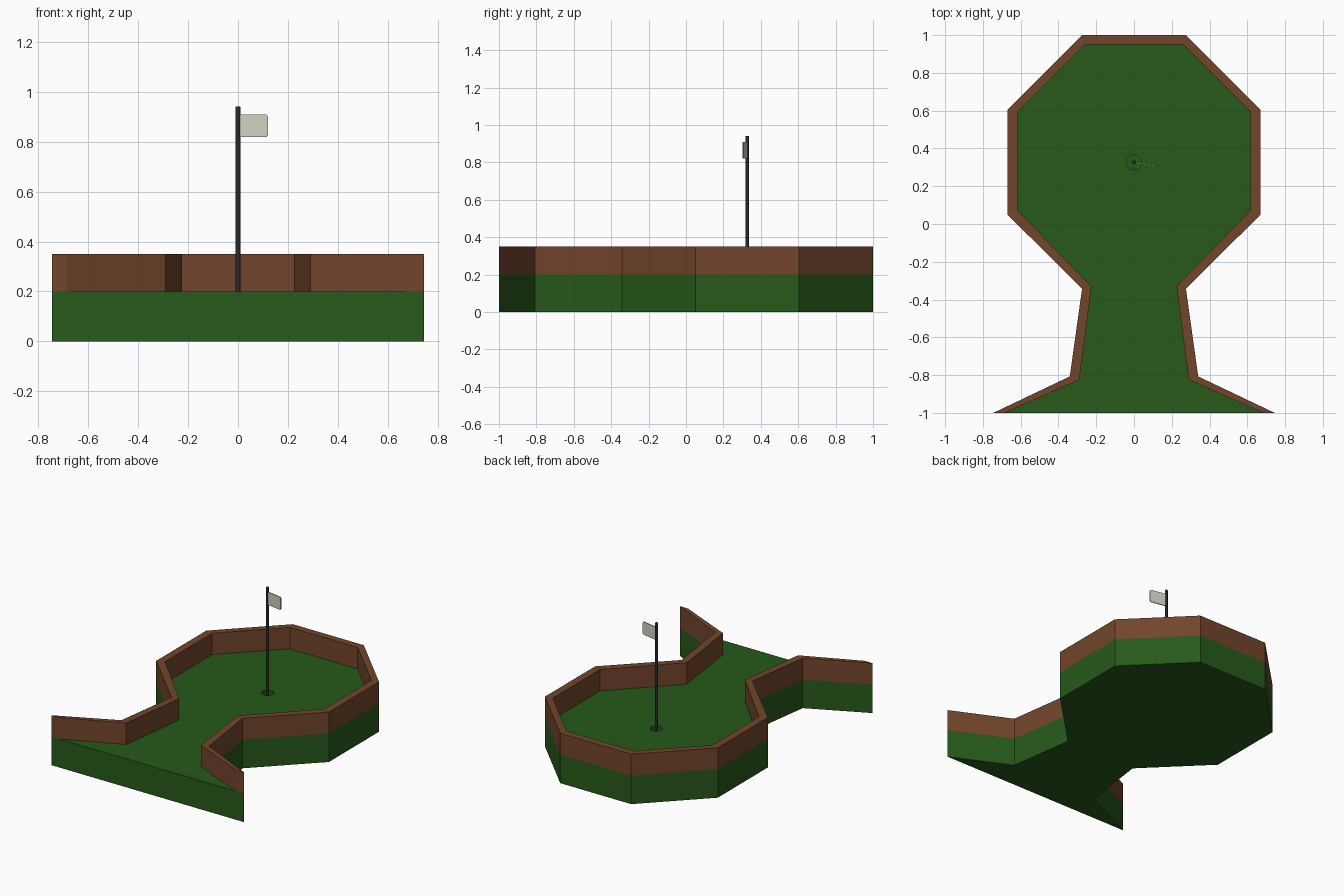
import bpy, bmesh
from mathutils import Vector

if "Cube" in bpy.data.objects:
    bpy.data.objects.remove(bpy.data.objects["Cube"])


def material(name, rgb):
    m = bpy.data.materials.new(name)
    m.diffuse_color = (*rgb, 1)
    m.use_nodes = True
    m.node_tree.nodes["Principled BSDF"].inputs["Base Color"].default_value = m.diffuse_color
    return m


GREEN = material("turf_green", (0.02, 0.10, 0.01))
BROWN = material("wood_brown", (0.17, 0.06, 0.025))
BLACK = material("pole_black", (0.02, 0.022, 0.025))
CREAM = material("flag_cream", (0.62, 0.64, 0.53))


def prism(name, outline, z0, z1, mat):
    """Extrude a flat xy outline from z0 to z1."""
    bm = bmesh.new()
    face = bm.faces.new([bm.verts.new((x, y, z0)) for x, y in outline])
    ext = bmesh.ops.extrude_face_region(bm, geom=[face])
    top = [v for v in ext["geom"] if isinstance(v, bmesh.types.BMVert)]
    bmesh.ops.translate(bm, verts=top, vec=(0, 0, z1 - z0))
    bmesh.ops.recalc_face_normals(bm, faces=bm.faces)
    me = bpy.data.meshes.new(name)
    bm.to_mesh(me)
    bm.free()
    ob = bpy.data.objects.new(name, me)
    bpy.context.collection.objects.link(ob)
    me.materials.append(mat)
    return ob


def cylinder(name, r, z0, z1, mat, sides):
    bpy.ops.mesh.primitive_cylinder_add(vertices=sides, radius=r, depth=z1 - z0,
                                        location=(*HOLE, (z0 + z1) / 2))
    ob = bpy.context.object
    ob.name = name
    ob.data.materials.append(mat)
    return ob


def mirrored(half):
    return half + [(-x, y) for x, y in reversed(half)]


HOLE = (0, 0.327)
outer = mirrored([(0.745, -1), (0.34, -0.807), (0.275, -0.343),
                  (0.67, 0.05), (0.67, 0.605), (0.275, 1)])
inner = mirrored([(0.685, -1), (0.29, -0.825), (0.225, -0.33),
                  (0.617, 0.073), (0.617, 0.595), (0.262, 0.95)])

# turf slab with a sunken cup
turf = prism("turf_base", outer, 0, 0.2, GREEN)
cutter = cylinder("cup_cutter", 0.04, 0.1, 0.3, GREEN, 24)
cutter.hide_render = True
cutter.hide_set(True)
cut = turf.modifiers.new("cup", "BOOLEAN")
cut.operation = "DIFFERENCE"
cut.object = cutter
cut.solver = "EXACT"

# wooden border, open at the front
prism("border_wall", outer + inner[::-1], 0.2, 0.35, BROWN)

# flag pole with eased top
pole = cylinder("flag_pole", 0.01, 0.1, 0.942, BLACK, 16)
bevel = pole.modifiers.new("rounded_ends", "BEVEL")
bevel.width = 0.005
bevel.segments = 2
bpy.ops.object.shade_smooth_by_angle()

# flag: thin sheet with rounded outer corners, turned slightly forward
bm = bmesh.new()
shape = [(0.0, 0.82), (0.113, 0.82), (0.12, 0.827),
         (0.12, 0.903), (0.113, 0.91), (0.0, 0.91)]
bm.faces.new([bm.verts.new((HOLE[0] + x, HOLE[1] - 0.19 * x, z)) for x, z in shape])
me = bpy.data.meshes.new("flag")
bm.to_mesh(me)
bm.free()
me.materials.append(CREAM)
flag = bpy.data.objects.new("flag", me)
bpy.context.collection.objects.link(flag)
solid = flag.modifiers.new("thickness", "SOLIDIFY")
solid.thickness = 0.006
solid.offset = 0
